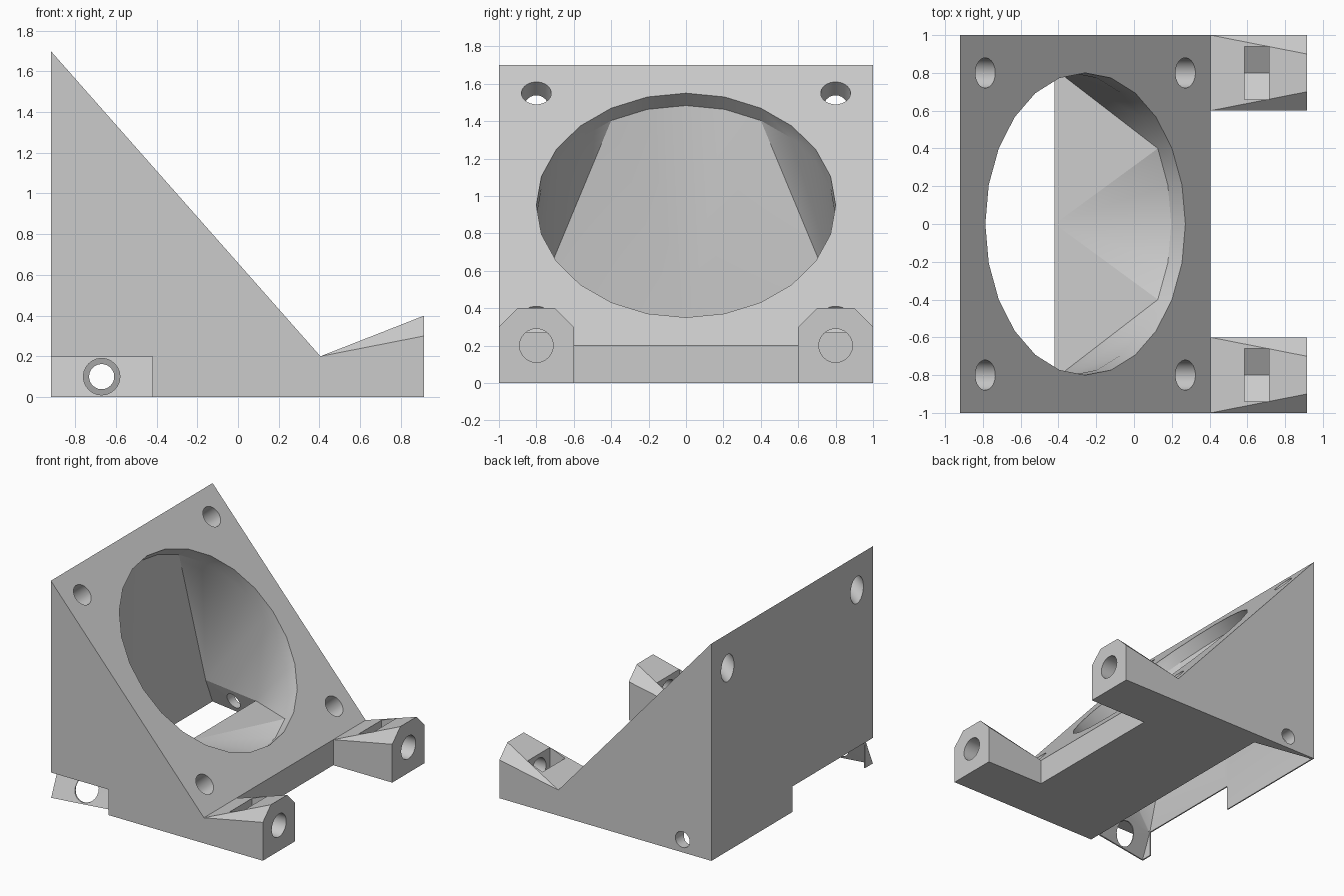
import bpy, bmesh, math
from mathutils import Vector

cube = bpy.data.objects.get("Cube")
if cube:
    bpy.data.objects.remove(cube, do_unlink=True)

grey = bpy.data.materials.new("light_grey_plastic")
grey.use_nodes = True
COLOUR = (0.6, 0.6, 0.6, 1)
grey.diffuse_color = COLOUR
grey.node_tree.nodes["Principled BSDF"].inputs["Base Color"].default_value = COLOUR


def finish(name, bm):
    bmesh.ops.recalc_face_normals(bm, faces=bm.faces)
    mesh = bpy.data.meshes.new(name)
    bm.to_mesh(mesh)
    bm.free()
    mesh.materials.append(grey)
    obj = bpy.data.objects.new(name, mesh)
    bpy.context.collection.objects.link(obj)
    return obj


def hull(name, points):
    """Convex solid around a few points."""
    bm = bmesh.new()
    for p in points:
        bm.verts.new(p)
    bmesh.ops.convex_hull(bm, input=bm.verts)
    bmesh.ops.dissolve_limit(bm, angle_limit=0.001, verts=bm.verts, edges=bm.edges)
    return finish(name, bm)


def box(name, xs, ys, zs):
    return hull(name, [(x, y, z) for x in xs for y in ys for z in zs])


def ring(centre, u, v, r, n):
    return [Vector(centre) + r * (u * math.cos(a) + v * math.sin(a))
            for a in (2 * math.pi * k / n for k in range(n))]


def rod(name, a, b, r, n=24):
    """Cylinder from point a to point b."""
    a, b = Vector(a), Vector(b)
    w = (b - a).normalized()
    u = w.orthogonal().normalized()
    v = w.cross(u)
    return hull(name, ring(a, u, v, r, n) + ring(b, u, v, r, n))


def combine(target, other, operation):
    mod = target.modifiers.new("combine", "BOOLEAN")
    mod.operation, mod.solver, mod.object = operation, "EXACT", other
    bpy.context.view_layer.objects.active = target
    bpy.ops.object.modifier_apply(modifier=mod.name)
    bpy.data.objects.remove(other, do_unlink=True)


# Main extents and the sloping fan face
BACK, TOE, TIP, OUTLET = -0.92, 0.405, 0.915, -0.42
TOP, LIP = 1.7, 0.2
down = Vector((TOE - BACK, 0, LIP - TOP)).normalized()
normal = Vector((-down.z, 0, down.x))
side = Vector((0, 1, 0))
centre = Vector(((BACK + TOE) / 2, 0, (TOP + LIP) / 2))

# Wedge body
body = hull("fan_duct", [(x, y, z) for y in (-1, 1)
                         for x, z in ((BACK, 0), (BACK, TOP), (TOE, LIP), (TOE, 0))])

# Two mounting arms, flat at the root and chamfered at the tip
for s in (-1, 1):
    root = [(x, s * y, z) for y in (0.6, 1)
            for x, z in ((TOE - 0.05, 0), (TOE - 0.05, 0.1), (TOE, LIP))]
    tip = [(TIP, s * y, z) for y, z in ((0.6, 0), (1, 0), (0.6, 0.3), (1, 0.3), (0.7, 0.4), (0.9, 0.4))]
    combine(body, hull("mounting_arm", root + tip), "UNION")


# Air passage: round inlet lofted to a six-point outlet
def outlet(z, back_y, front_y):
    b, f = BACK + 0.01, OUTLET
    return [(f, 0, z), (f, front_y, z), (b, back_y, z),
            (b, 0, z), (b, -back_y, z), (f, -front_y, z)]


bm = bmesh.new()
loops = [[bm.verts.new(p) for p in pts] for pts in (
    ring(centre + normal * 0.1, down, side, 0.8, 24),
    ring(centre - normal * 0.1, down, side, 0.8, 24),
    outlet(0.2, 0.9, 0.82), outlet(0, 0.985, 0.9), outlet(-0.05, 0.985, 0.9))]
bm.faces.new(loops[0])
bm.faces.new(loops[-1])
for upper, lower in ((loops[0], loops[1]), (loops[2], loops[3]), (loops[3], loops[4])):
    n = len(upper)
    for k in range(n):
        bm.faces.new((upper[k], upper[(k + 1) % n], lower[(k + 1) % n], lower[k]))
inlet, port = loops[1], loops[2]
fan_start = [-2, 2, 6, 10, 14, 18, 22]
for i in range(6):
    for k in range(fan_start[i], fan_start[i + 1]):
        bm.faces.new((inlet[k % 24], inlet[(k + 1) % 24], port[i]))
    bm.faces.new((inlet[fan_start[i + 1] % 24], port[(i + 1) % 6], port[i]))
bmesh.ops.triangulate(bm, faces=bm.faces)
combine(body, finish("air_passage", bm), "DIFFERENCE")

# Recess outside the thin tapered tab, and the notch in the back wall
WALL = 0.012
combine(body, hull("tab_recess", [
    (x, y, z) for x, z, inner in ((BACK - 0.01, -0.01, 0.99), (BACK - 0.01, LIP, 0.9),
                                  (OUTLET, -0.01, 0.905), (OUTLET, LIP, 0.82))
    for y in (-1.1, -inner - WALL)]), "DIFFERENCE")
combine(body, box("back_notch", (-1, -0.89), (-0.9, 0), (-0.1, LIP)), "DIFFERENCE")

# Fan screw holes, square to the slope
for s in (-1, 1):
    for t in (-0.8, 0.8):
        p = centre + down * t + side * s * 0.8
        combine(body, rod("screw_hole", p + normal * 0.1, p - normal * 0.35, 0.08), "DIFFERENCE")

# Cross holes near the outlet
for s, r in ((-1, 0.09), (1, 0.062)):
    combine(body, rod("cross_hole", (-0.67, s * 1.1, 0.1), (-0.67, s * 0.7, 0.1), r), "DIFFERENCE")

# Arm bores and nut slots with a pointed floor
for s in (-1, 1):
    y = s * 0.8
    combine(body, rod("arm_bore", (0.6, y, 0.2), (1, y, 0.2), 0.09), "DIFFERENCE")
    combine(body, hull("nut_slot", [
        (x, y + dy, z) for x in (0.585, 0.715)
        for dy, z in ((0, 0.04), (-0.14, 0.12), (0.14, 0.12), (-0.14, 0.5), (0.14, 0.5))]), "DIFFERENCE")

# Smooth the bores, keep the edges sharp
bpy.ops.object.select_all(action="DESELECT")
body.select_set(True)
bpy.context.view_layer.objects.active = body
bpy.ops.object.shade_smooth_by_angle(angle=math.radians(20))
